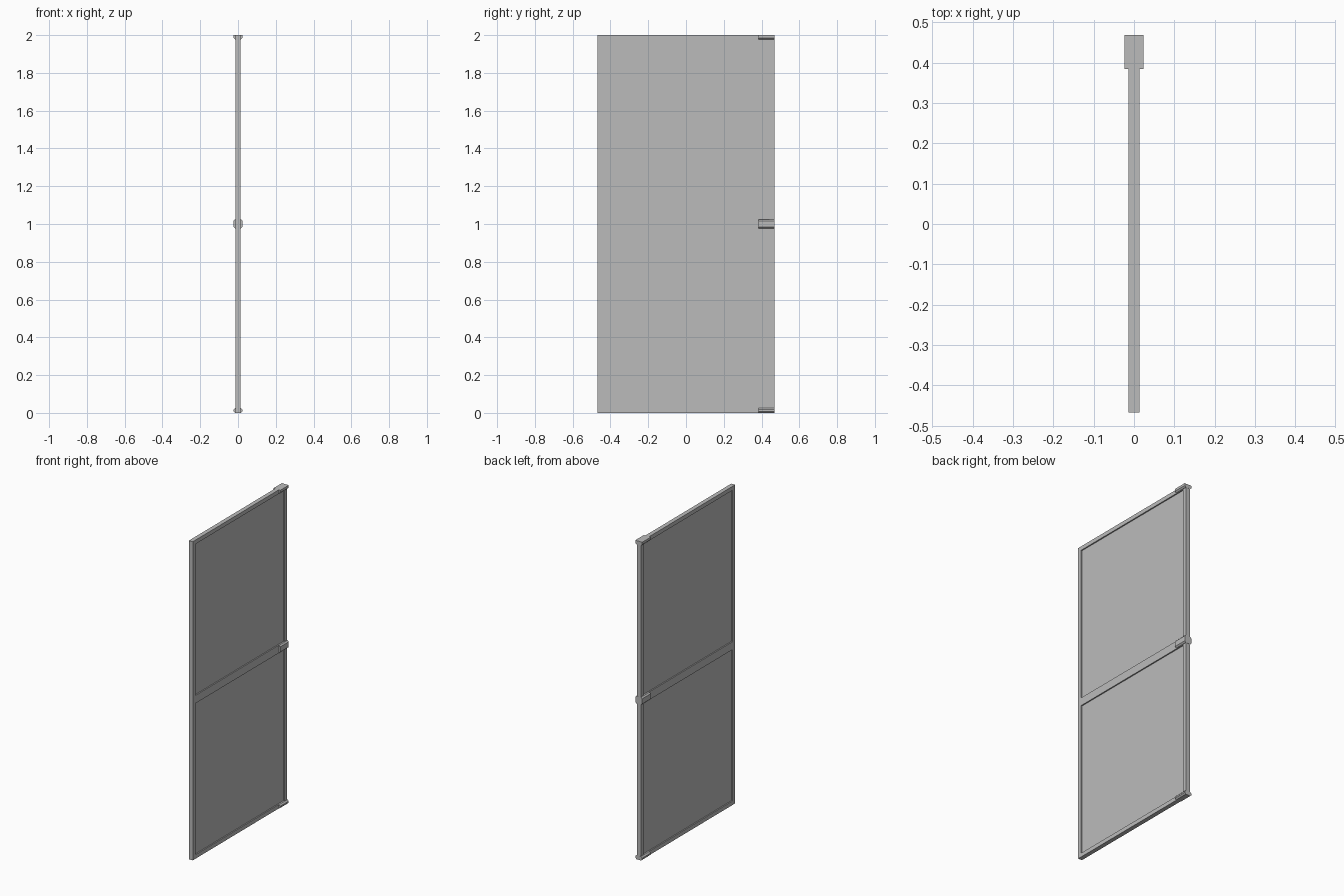
import bpy

cube = bpy.data.objects.get("Cube")
if cube:
    bpy.data.objects.remove(cube, do_unlink=True)

grey = bpy.data.materials.new("plain grey")
grey.use_nodes = True
grey.diffuse_color = (0.5, 0.5, 0.5, 1)
grey.node_tree.nodes["Principled BSDF"].inputs["Base Color"].default_value = (0.5, 0.5, 0.5, 1)

HALF_Y, HEIGHT = 0.468, 2.0
HALF_X = 0.0135          # frame half thickness
RAIL = 0.025             # frame border width
PANEL_X = 0.006          # panel half thickness


def add_mesh(name, verts, faces):
    mesh = bpy.data.meshes.new(name)
    mesh.from_pydata(verts, [], faces)
    mesh.materials.append(grey)
    obj = bpy.data.objects.new(name, mesh)
    bpy.context.collection.objects.link(obj)
    return obj


def prism(name, profile, y0, y1):
    """Extrude an x-z outline along y."""
    n = len(profile)
    verts = [(x, y, z) for y in (y0, y1) for x, z in profile]
    faces = [tuple(range(n)), tuple(reversed(range(n, 2 * n)))]
    faces += [(i, i + n, (i + 1) % n + n, (i + 1) % n) for i in range(n)]
    return add_mesh(name, verts, faces)


def box(name, half_x, y0, y1, z0, z1):
    return prism(name, [(-half_x, z0), (half_x, z0), (half_x, z1), (-half_x, z1)], y0, y1)


# Outer frame: two stiles and three rails
inner = HALF_Y - RAIL
box("front_stile", HALF_X, -HALF_Y, -inner, 0, HEIGHT)
box("back_stile", HALF_X, inner, HALF_Y, 0, HEIGHT)
rails = {"bottom": (0, RAIL), "middle": (1 - RAIL, 1 + RAIL), "top": (HEIGHT - RAIL, HEIGHT)}
for place, (z0, z1) in rails.items():
    box(place + "_rail", HALF_X, -inner, inner, z0, z1)

# Recessed panels
box("lower_panel", PANEL_X, -inner, inner, RAIL, 1 - RAIL)
box("upper_panel", PANEL_X, -inner, inner, 1 + RAIL, HEIGHT - RAIL)

# Chamfered hinge clips wrapped round the back corner
CLIP_X, CHAMFER = 0.024, 0.008
clips = {"bottom": (0, 0.025), "middle": (0.977, 1.025), "top": (1.977, HEIGHT)}
for place, (z0, z1) in clips.items():
    low = CHAMFER
    high = 0 if place == "top" else CHAMFER
    side = [(CLIP_X - low, z0), (CLIP_X, z0 + low), (CLIP_X, z1 - high)]
    if high:
        side.append((CLIP_X - high, z1))
    prism(place + "_clip", side + [(-x, z) for x, z in reversed(side)], 0.385, HALF_Y + 0.001)
